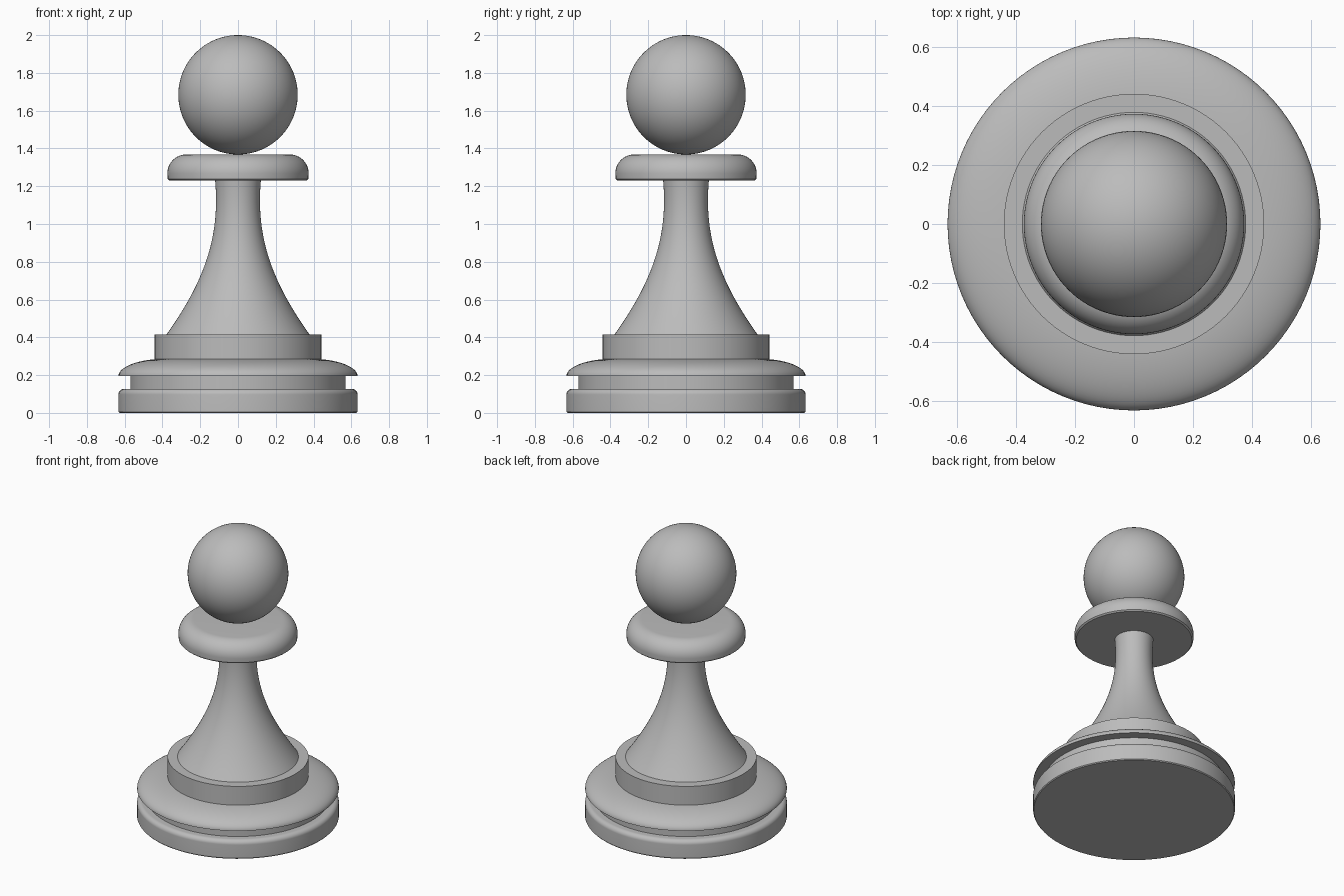
import bpy, math

cube = bpy.data.objects.get("Cube")
if cube:
    bpy.data.objects.remove(cube, do_unlink=True)

SIDES = 96

mat = bpy.data.materials.new("plain_grey")
mat.use_nodes = True
grey = (0.5, 0.5, 0.5, 1)
mat.diffuse_color = grey
mat.node_tree.nodes["Principled BSDF"].inputs["Base Color"].default_value = grey


def arc(cx, cz, rx, rz, steps=10):
    """Quarter ellipse from its outer side up to its top."""
    angles = [math.pi / 2 * i / steps for i in range(steps + 1)]
    return [(cx + rx * math.cos(a), cz + rz * math.sin(a)) for a in angles]


def bezier(a, b, c, d, steps=24):
    pts = []
    for i in range(steps + 1):
        t = i / steps
        w = ((1 - t) ** 3, 3 * t * (1 - t) ** 2, 3 * t * t * (1 - t), t ** 3)
        pts.append(tuple(sum(k * p[n] for k, p in zip(w, (a, b, c, d))) for n in (0, 1)))
    return pts


def finish(obj, name):
    obj.name = name
    obj.data.name = name
    obj.data.materials.append(mat)
    bpy.ops.object.select_all(action="DESELECT")
    obj.select_set(True)
    bpy.context.view_layer.objects.active = obj
    bpy.ops.object.shade_smooth_by_angle(angle=math.radians(30))


def lathe(name, profile):
    """Turn a bottom-to-top (radius, height) profile and cap both ends."""
    verts = [(r * math.cos(2 * math.pi * s / SIDES), r * math.sin(2 * math.pi * s / SIDES), z)
             for r, z in profile for s in range(SIDES)]
    faces = [tuple(reversed(range(SIDES)))]
    for i in range(len(profile) - 1):
        for s in range(SIDES):
            n = (s + 1) % SIDES
            lo, hi = i * SIDES, (i + 1) * SIDES
            faces.append((lo + s, lo + n, hi + n, hi + s))
    faces.append(tuple(range(len(verts) - SIDES, len(verts))))
    mesh = bpy.data.meshes.new(name)
    mesh.from_pydata(verts, [], faces)
    obj = bpy.data.objects.new(name, mesh)
    bpy.context.collection.objects.link(obj)
    finish(obj, name)


# Foot: disc with rounded rim, recessed groove, domed ring and straight band
lathe("base_disc", [(0.628, 0), (0.633, 0.006)] + arc(0.603, 0.097, 0.03, 0.03))
lathe("base_groove", [(0.57, 0.12), (0.57, 0.2)])
lathe("base_dome", arc(0.38, 0.195, 0.253, 0.092, 16))
lathe("base_band", [(0.442, 0.27), (0.442, 0.414)])

# Flared stem
lathe("stem", bezier((0.382, 0.41), (0.19, 0.68), (0.09, 0.92), (0.122, 1.24)))

# Collar with a broad rounded top edge
lathe("collar", [(0.363, 1.23), (0.372, 1.238)] + arc(0.275, 1.268, 0.099, 0.1, 12))

# Round head
bpy.ops.mesh.primitive_uv_sphere_add(segments=SIDES, ring_count=48, radius=0.316,
                                     location=(0, 0, 1.684))
finish(bpy.context.object, "head")
